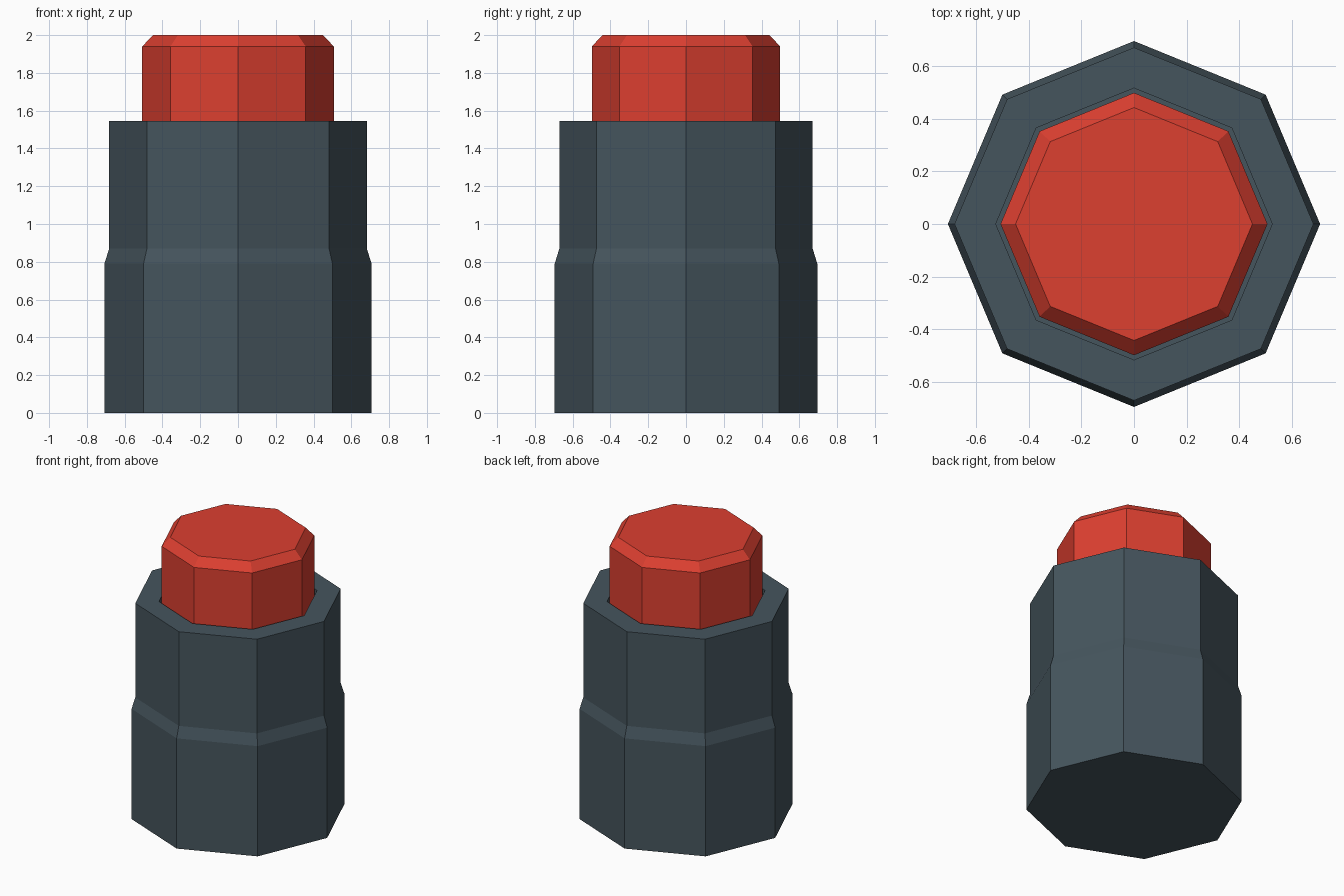
import bpy, bmesh, math

if "Cube" in bpy.data.objects:
    bpy.data.objects.remove(bpy.data.objects["Cube"])

SIDES = 8
Y_SCALE = 0.983  # slightly narrower front to back


def turned(name, profile, color):
    """Octagonal solid from a bottom-to-top (radius, z) profile, capped at both ends."""
    bm = bmesh.new()
    rings = []
    for r, z in profile:
        angles = [2 * math.pi * i / SIDES for i in range(SIDES)]
        rings.append([bm.verts.new((r * math.cos(a), r * Y_SCALE * math.sin(a), z))
                      for a in angles])
    for low, high in zip(rings, rings[1:]):
        for i in range(SIDES):
            j = (i + 1) % SIDES
            bm.faces.new((low[i], low[j], high[j], high[i]))
    bm.faces.new(rings[0][::-1])
    bm.faces.new(rings[-1])
    bmesh.ops.recalc_face_normals(bm, faces=bm.faces)
    mesh = bpy.data.meshes.new(name)
    bm.to_mesh(mesh)
    bm.free()
    mat = bpy.data.materials.new(name + "_material")
    mat.diffuse_color = color
    mat.use_nodes = True
    mat.node_tree.nodes["Principled BSDF"].inputs["Base Color"].default_value = mat.diffuse_color
    mesh.materials.append(mat)
    obj = bpy.data.objects.new(name, mesh)
    bpy.context.collection.objects.link(obj)
    return obj


# Dark housing: stepped body with a socket in the top
turned("housing", [(0.707, 0), (0.707, 0.79), (0.682, 0.87), (0.682, 1.545),
                   (0.525, 1.545), (0.525, 1.45)], (0.06, 0.09, 0.11, 1))

# Red button with a chamfered top, seated in the socket
turned("button", [(0.507, 1.45), (0.507, 1.94), (0.45, 2.0)], (0.72, 0.05, 0.03, 1))
